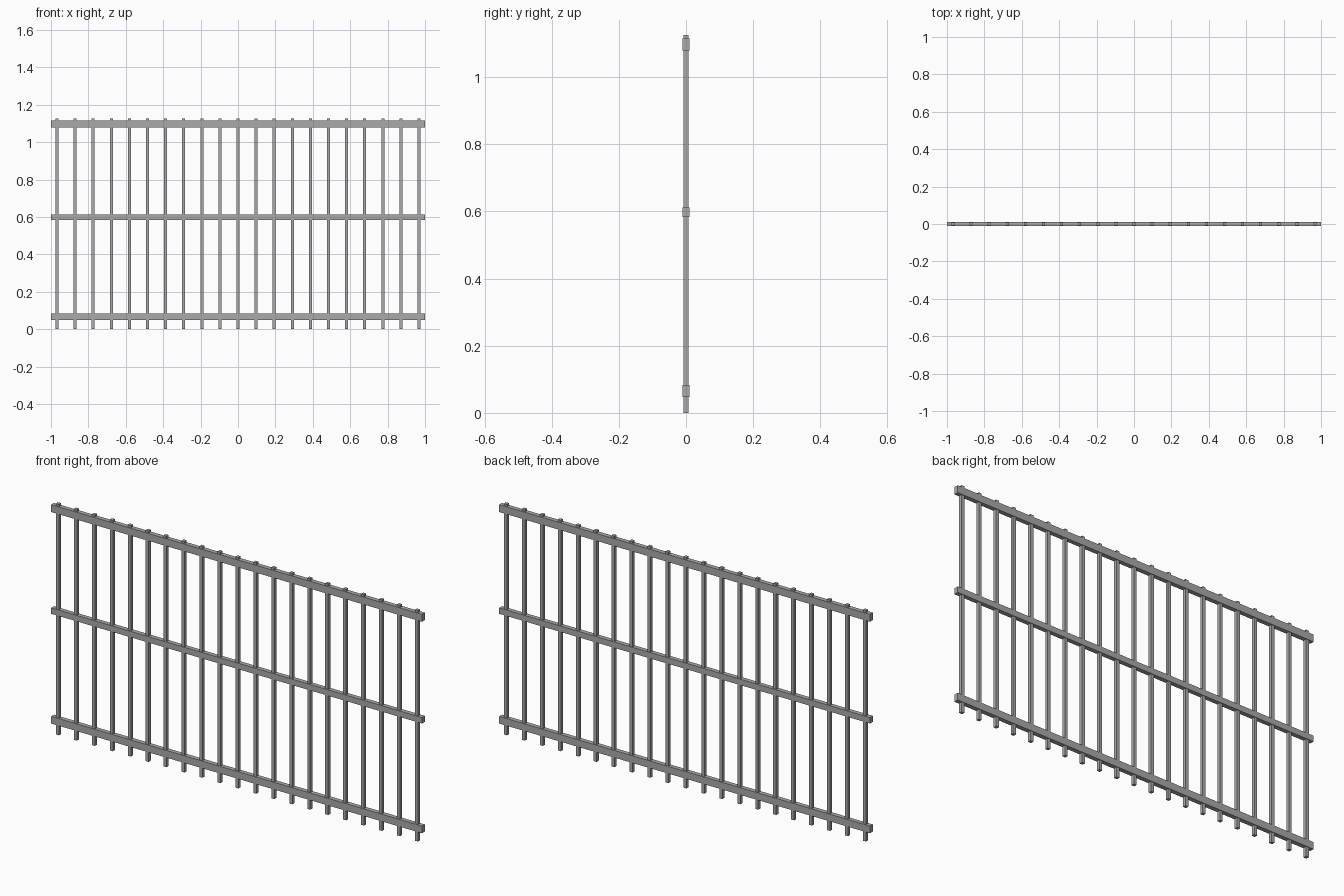
import bpy

if "Cube" in bpy.data.objects:
    bpy.data.objects.remove(bpy.data.objects["Cube"])

metal = bpy.data.materials.new("grey_metal")
metal.diffuse_color = (0.40, 0.40, 0.40, 1)
metal.use_nodes = True
metal.node_tree.nodes["Principled BSDF"].inputs["Base Color"].default_value = metal.diffuse_color


def box(name, x0, x1, depth, z0, z1):
    """Axis-aligned box centred on y = 0."""
    y = depth / 2
    verts = [(x, s, z) for z in (z0, z1)
             for x, s in ((x0, -y), (x1, -y), (x1, y), (x0, y))]
    faces = [(3, 2, 1, 0), (4, 5, 6, 7)]
    faces += [(i, (i + 1) % 4, (i + 1) % 4 + 4, i + 4) for i in range(4)]
    mesh = bpy.data.meshes.new(name)
    mesh.from_pydata(verts, [], faces)
    mesh.materials.append(metal)
    obj = bpy.data.objects.new(name, mesh)
    bpy.context.collection.objects.link(obj)
    return obj


# Horizontal rails
for name, z0, z1 in (("bottom_rail", 0.048, 0.083),
                     ("middle_rail", 0.583, 0.612),
                     ("top_rail", 1.079, 1.115)):
    box(name, -1, 1, 0.022, z0, z1)

# Upright square bars passing through the rails
COUNT, END, WIDTH = 21, 0.968, 0.016
for i in range(COUNT):
    x = -END + 2 * END * i / (COUNT - 1)
    box(f"upright_bar_{i + 1}", x - WIDTH / 2, x + WIDTH / 2, WIDTH, 0, 1.126)
